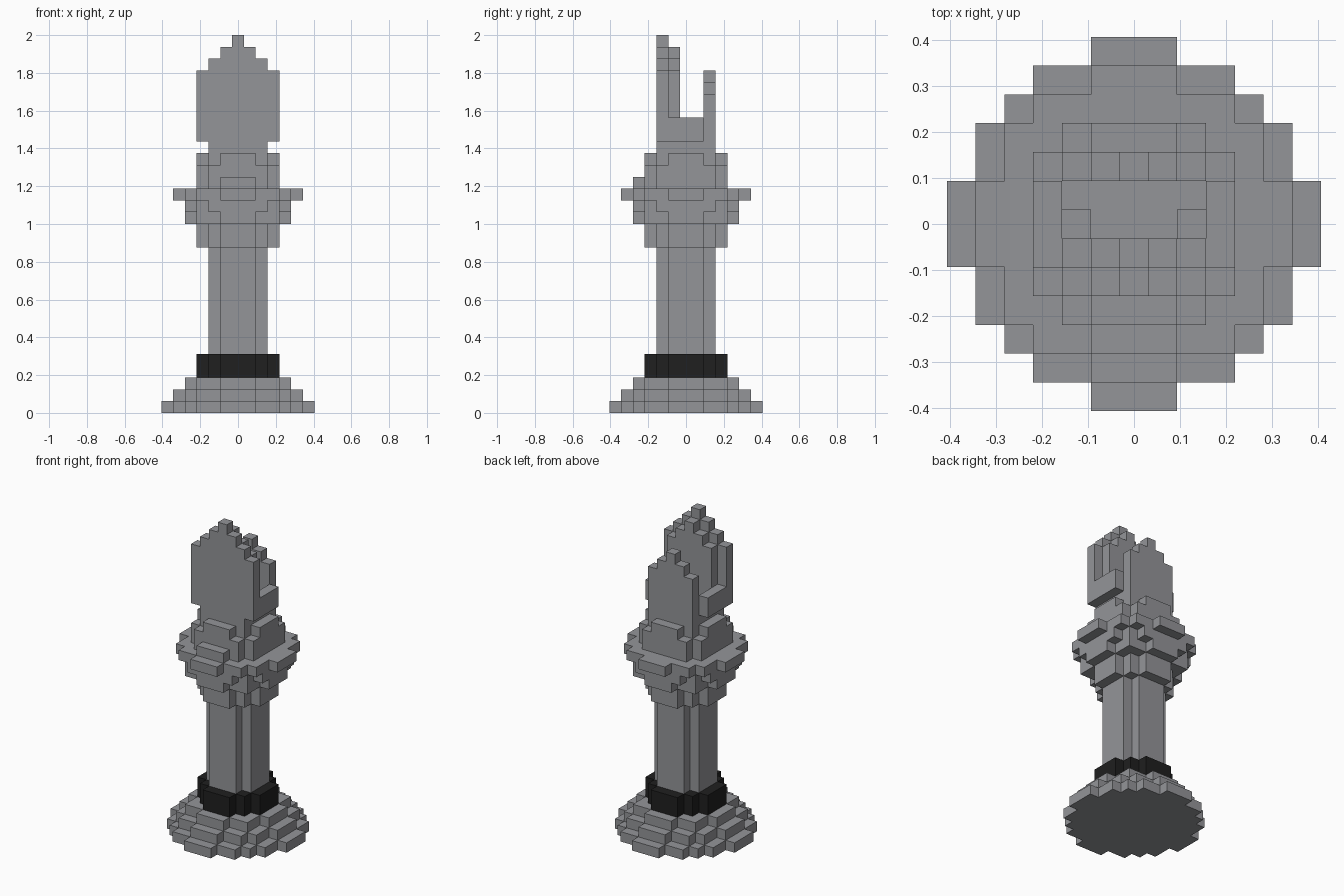
import bpy
import bmesh
import math
from mathutils import Vector

U = 2 / 32  # edge length of one block

if "Cube" in bpy.data.objects:
    bpy.data.objects.remove(bpy.data.objects["Cube"])


def material(name, color):
    mat = bpy.data.materials.new(name)
    mat.use_nodes = True
    mat.diffuse_color = color
    mat.node_tree.nodes["Principled BSDF"].inputs["Base Color"].default_value = color
    return mat


stone = material("grey stone", (0.296, 0.30, 0.318, 1))
dark = material("black band", (0.014, 0.014, 0.014, 1))


def blocks(name, cells, mat):
    """Skin a set of block cells with its outside faces and merge flat areas."""
    bm = bmesh.new()
    for cell in cells:
        centre = Vector(cell) + Vector((0, 0, 0.5))
        for axis in range(3):
            for sign in (-1, 1):
                step = [0, 0, 0]
                step[axis] = sign
                if tuple(c + s for c, s in zip(cell, step)) in cells:
                    continue
                n = Vector(step)
                a = Vector([0.5 if i == (axis + 1) % 3 else 0 for i in range(3)])
                b = n.cross(a)
                mid = centre + n / 2
                corners = (mid + a + b, mid - a + b, mid - a - b, mid + a - b)
                bm.faces.new([bm.verts.new(c * U) for c in corners])
    bmesh.ops.remove_doubles(bm, verts=bm.verts[:], dist=U / 100)
    bmesh.ops.dissolve_limit(bm, angle_limit=math.radians(1),
                             verts=bm.verts[:], edges=bm.edges[:])
    mesh = bpy.data.meshes.new(name)
    bm.to_mesh(mesh)
    bm.free()
    mesh.materials.append(mat)
    obj = bpy.data.objects.new(name, mesh)
    bpy.context.collection.objects.link(obj)
    return obj


def disc(radius, bottom, top, reach=None):
    """Block disc; reach is the squared distance of the farthest cell."""
    limit = reach or (radius + 0.25) ** 2
    span = range(-radius, radius + 1)
    return {(x, y, z) for x in span for y in span for z in range(bottom, top)
            if x * x + y * y <= limit}


# Stepped foot, band and column
blocks("base", disc(6, 0, 1) | disc(5, 1, 2) | disc(4, 2, 3), stone)
blocks("dark_band", disc(3, 3, 5), dark)
blocks("column", disc(2, 5, 14), stone)

# Flared capital with its wide rim
blocks("capital", disc(3, 14, 16) | disc(4, 16, 17) | disc(4, 17, 18, 20)
       | disc(5, 18, 19), stone)

# Rounded collar with a front ledge, and the square neck above
ledge = {(x, -4, 19) for x in (-1, 0, 1)}
blocks("collar", disc(3, 19, 21, 13) | disc(3, 21, 22) | ledge, stone)
blocks("neck", disc(2, 22, 23, 8), stone)


def head_top(x, y):
    """Top level of each head column: tall front, low cup, short back."""
    x = abs(x)
    if y == -2:
        return 32 - x
    if x == 3:
        return 25 if y < 2 else 0
    if y == -1:
        return 31 - x
    if y == 2:
        return 29 - x
    return 24 if (x == 2 and y == 0) else 23


head = {(x, y, z) for x in range(-3, 4) for y in range(-2, 3)
        for z in range(23, head_top(x, y))}
blocks("head", head, stone)
